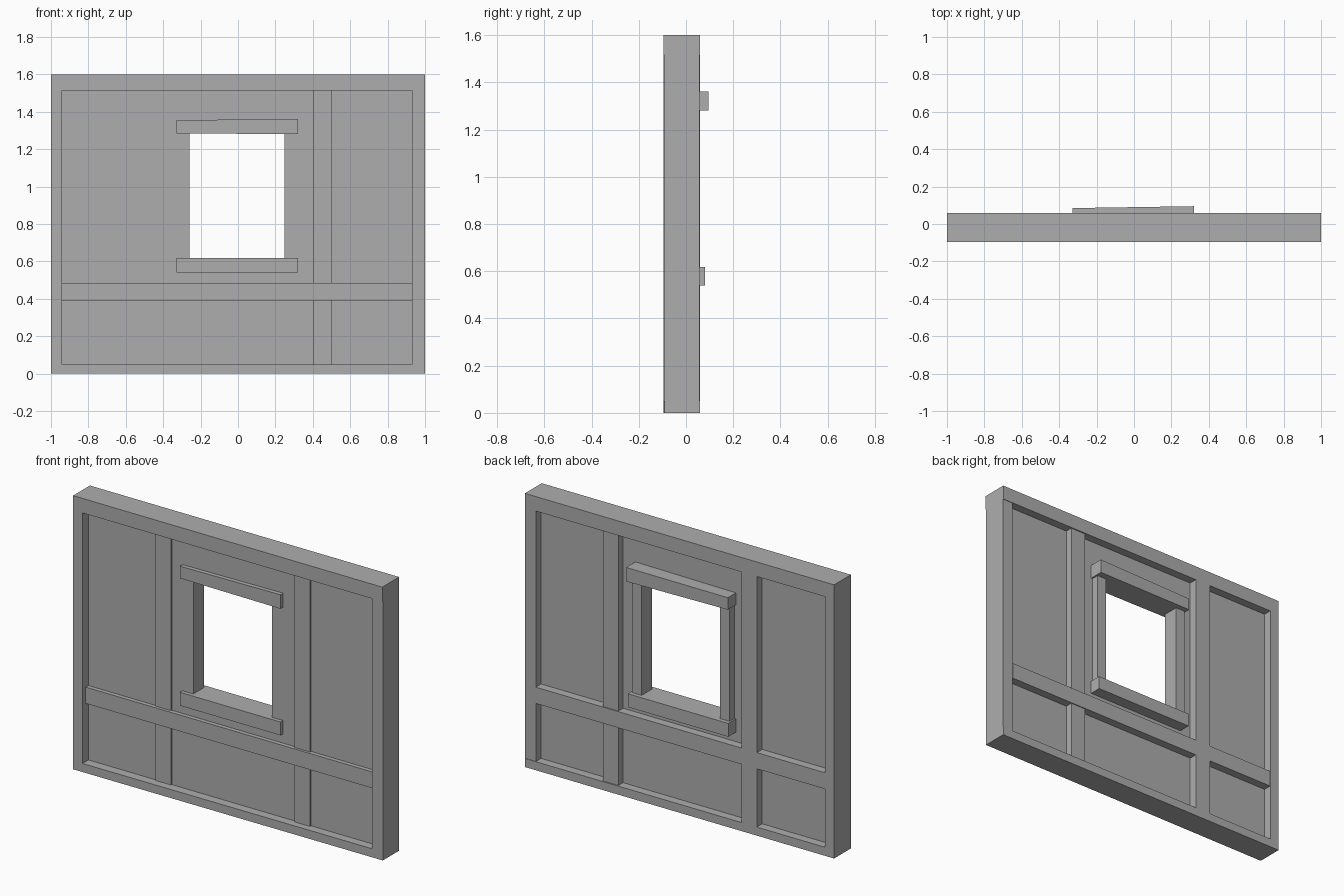
import bpy
import bmesh

cube = bpy.data.objects.get("Cube")
if cube:
    bpy.data.objects.remove(cube, do_unlink=True)

grey = bpy.data.materials.new("plain_grey")
grey.use_nodes = True
COLOUR = (0.42, 0.42, 0.42, 1)
grey.diffuse_color = COLOUR
grey.node_tree.nodes["Principled BSDF"].inputs["Base Color"].default_value = COLOUR


def finish(name, bm):
    bmesh.ops.recalc_face_normals(bm, faces=bm.faces)
    mesh = bpy.data.meshes.new(name)
    bm.to_mesh(mesh)
    bm.free()
    mesh.materials.append(grey)
    obj = bpy.data.objects.new(name, mesh)
    bpy.context.collection.objects.link(obj)
    return obj


def timber(name, x, y, z, right_y=None, right_z=None):
    """Beam spanning x, y and z ranges; the +x end may have its own section."""
    bm = bmesh.new()
    bmesh.ops.create_cube(bm, size=1)
    for v in bm.verts:
        end = v.co.x > 0
        ys = right_y if end and right_y else y
        zs = right_z if end and right_z else z
        v.co = (x[end], ys[v.co.y > 0], zs[v.co.z > 0])
    return finish(name, bm)


def wall_panel(name, outer, inner, y):
    """Flat panel with a rectangular opening."""
    bm = bmesh.new()

    def ring(rect, depth):
        x0, x1, z0, z1 = rect
        corners = ((x0, z0), (x1, z0), (x1, z1), (x0, z1))
        return [bm.verts.new((cx, depth, cz)) for cx, cz in corners]

    loops = [ring(outer, y[0]), ring(inner, y[0]), ring(inner, y[1]), ring(outer, y[1])]
    for a, b in zip(loops, loops[1:] + loops[:1]):
        for i in range(4):
            j = (i + 1) % 4
            bm.faces.new((a[i], a[j], b[j], b[i]))
    return finish(name, bm)


FRONT, BACK = -0.095, 0.06
TOP, FLOOR = 1.515, 0.05

# Recessed infill with the window opening
wall_panel("infill_wall", (-0.96, 0.96, 0.03, 1.54), (-0.27, 0.26, 0.6, 1.3), (-0.04, 0.01))

# Outer frame
timber("top_beam", (-1, 1), (FRONT, BACK), (TOP, 1.6))
timber("bottom_beam", (-1, 1), (FRONT, BACK), (0, FLOOR), right_y=(-0.09, BACK))
timber("right_edge_post", (-1, -0.94), (FRONT, BACK), (FLOOR, TOP))
timber("left_edge_post", (0.93, 1), (-0.09, 0.057), (FLOOR, TOP))

# Inner studs and rail
timber("right_stud", (-0.5, -0.4), (-0.047, BACK), (FLOOR, TOP))
timber("left_stud", (0.4, 0.5), (-0.05, 0.053), (FLOOR, TOP))
timber("cross_rail", (-0.94, 0.93), (-0.065, 0.059), (0.39, 0.485))

# Window surround
timber("window_lintel", (-0.33, 0.32), (-0.065, 0.085), (1.285, 1.355),
       right_y=(-0.065, 0.095), right_z=(1.28, 1.362))
timber("window_sill", (-0.33, 0.32), (-0.065, 0.08), (0.54, 0.618))
timber("right_jamb", (-0.32, -0.26), (-0.042, 0.055), (0.61, 1.29))
timber("left_jamb", (0.248, 0.31), (-0.042, 0.055), (0.61, 1.29))
